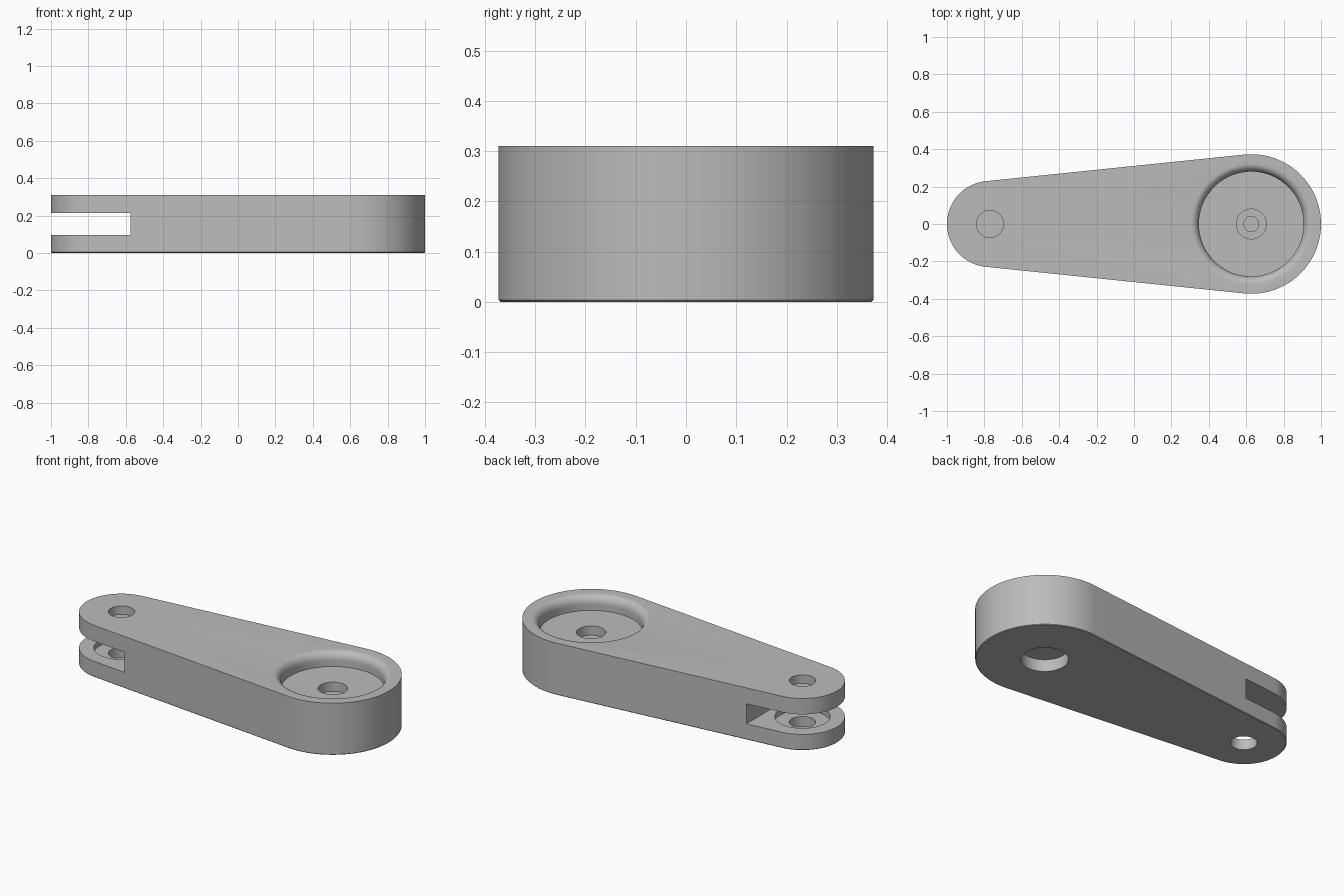
import bpy
import bmesh
from math import asin, cos, pi, sin, radians
from mathutils import Vector

if "Cube" in bpy.data.objects:
    bpy.data.objects.remove(bpy.data.objects["Cube"])

HEIGHT = 0.31
BIG_X, BIG_R = 0.627, 0.373
PIN_X, PIN_R = -0.77, 0.23
SLOT_LOW, SLOT_HIGH, SLOT_END = 0.095, 0.215, -0.575

grey = bpy.data.materials.new("machined_grey")
grey.use_nodes = True
colour = (0.5, 0.5, 0.5, 1)
grey.diffuse_color = colour
grey.node_tree.nodes["Principled BSDF"].inputs["Base Color"].default_value = colour


def finish(bm, name):
    bmesh.ops.recalc_face_normals(bm, faces=bm.faces)
    mesh = bpy.data.meshes.new(name)
    bm.to_mesh(mesh)
    bm.free()
    mesh.materials.append(grey)
    obj = bpy.data.objects.new(name, mesh)
    bpy.context.collection.objects.link(obj)
    return obj


def lathe(name, x, profile, steps=96):
    """Closed solid of revolution; the profile starts and ends on the axis."""
    bm = bmesh.new()
    verts = [bm.verts.new((x + r, 0, z)) for r, z in profile]
    edges = [bm.edges.new(pair) for pair in zip(verts, verts[1:])]
    bmesh.ops.spin(bm, geom=verts + edges, cent=(x, 0, 0), axis=(0, 0, 1),
                   angle=2 * pi, steps=steps)
    bmesh.ops.remove_doubles(bm, verts=bm.verts, dist=1e-5)
    return finish(bm, name)


def bore(name, x, radius, low, high):
    return lathe(name, x, [(0, low), (radius, low), (radius, high), (0, high)])


# Tapered body: two arcs joined by their common tangents
tilt = asin((BIG_R - PIN_R) / (BIG_X - PIN_X))
half = pi / 2 + tilt


def arc(x, radius, start, end, steps=64):
    angles = [start + (end - start) * i / steps for i in range(steps + 1)]
    return [(x + radius * cos(a), radius * sin(a), 0) for a in angles]


bm = bmesh.new()
outline = arc(BIG_X, BIG_R, -half, half) + arc(PIN_X, PIN_R, half, 2 * pi - half)
base = bm.faces.new([bm.verts.new(p) for p in outline])
top = bmesh.ops.extrude_face_region(bm, geom=[base])["geom"]
bmesh.ops.translate(bm, vec=(0, 0, HEIGHT),
                    verts=[v for v in top if isinstance(v, bmesh.types.BMVert)])
bmesh.ops.recalc_face_normals(bm, faces=bm.faces)
# Slightly broken lower edge
rim = [e for e in bm.edges if all(v.co.z < 0.001 for v in e.verts)]
bmesh.ops.bevel(bm, geom=rim, offset=0.004, segments=1, affect='EDGES')
arm = finish(bm, "lever_arm")

# Fork slot through the narrow end
bm = bmesh.new()
bmesh.ops.create_cube(bm, size=1)
bmesh.ops.scale(bm, vec=(1, 1, SLOT_HIGH - SLOT_LOW), verts=bm.verts)
bmesh.ops.translate(bm, vec=Vector((SLOT_END - 0.5, 0, (SLOT_LOW + SLOT_HIGH) / 2)),
                    verts=bm.verts)
cutters = [finish(bm, "slot_cutter")]

# Round pocket with a rounded lip and a stepped centre hole
FLOOR, POCKET_R, LIP = 0.225, 0.28, 0.042
lip = [(POCKET_R + LIP * (1 - cos(t)), HEIGHT - 0.05 * (1 - sin(t)))
       for t in [i * pi / 20 for i in range(11)]]
pocket = [(0, 0.12), (0.04, 0.12), (0.04, 0.17), (0.08, 0.17), (0.08, FLOOR),
          (POCKET_R, FLOOR)] + lip + [(POCKET_R + LIP, 0.33), (0, 0.33)]
cutters += [
    lathe("pocket_cutter", BIG_X, pocket),
    bore("underside_bore_cutter", BIG_X, 0.128, -0.05, 0.072),
    bore("upper_pin_hole_cutter", PIN_X, 0.072, 0.26, 0.36),
    bore("lower_pin_hole_cutter", PIN_X, 0.072, -0.05, 0.15),
    bore("lower_recess_cutter", PIN_X, 0.15, 0.062, 0.15),
]

# Cut everything out, then discard the cutters
bpy.ops.object.select_all(action='DESELECT')
bpy.context.view_layer.objects.active = arm
arm.select_set(True)
for cutter in cutters:
    cutter.hide_render = True
    mod = arm.modifiers.new(cutter.name, 'BOOLEAN')
    mod.operation = 'DIFFERENCE'
    mod.solver = 'EXACT'
    mod.object = cutter
    bpy.ops.object.modifier_apply(modifier=mod.name)
    bpy.data.objects.remove(cutter)

bpy.ops.object.shade_smooth_by_angle(angle=radians(30))
